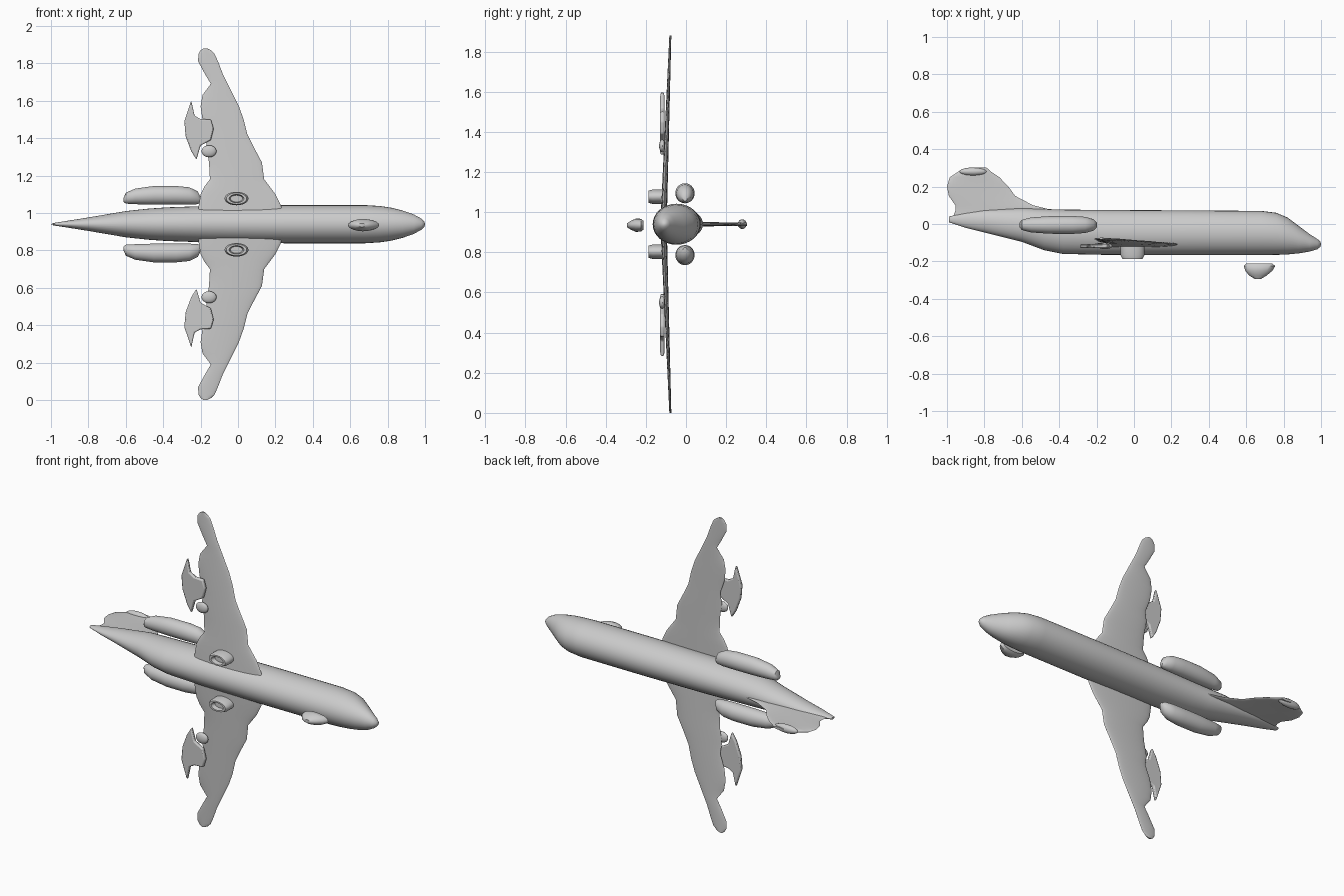
import bpy, bmesh, math
from mathutils import Vector

cube = bpy.data.objects.get("Cube")
if cube:
    bpy.data.objects.remove(cube)

MID = 0.94  # height of the symmetry plane; the aircraft lies on its side
grey = bpy.data.materials.new("light grey")
grey.use_nodes = True
grey.diffuse_color = (0.6, 0.6, 0.6, 1)
grey.node_tree.nodes["Principled BSDF"].inputs["Base Color"].default_value = (0.6, 0.6, 0.6, 1)


def finish(name, bm, angle=40):
    bmesh.ops.recalc_face_normals(bm, faces=bm.faces)
    mesh = bpy.data.meshes.new(name)
    bm.to_mesh(mesh)
    bm.free()
    mesh.materials.append(grey)
    obj = bpy.data.objects.new(name, mesh)
    bpy.context.collection.objects.link(obj)
    bpy.ops.object.select_all(action='DESELECT')
    obj.select_set(True)
    bpy.context.view_layer.objects.active = obj
    bpy.ops.object.shade_smooth_by_angle(angle=math.radians(angle))
    return obj


def loft(name, sections, axis, sides=32):
    """Skin elliptical rings: (position, min a, max a, min b, max b)."""
    place = {'x': lambda p, a, b: (p, a, b),
             'y': lambda p, a, b: (a, p, b),
             'z': lambda p, a, b: (a, b, p)}[axis]
    bm = bmesh.new()
    rings = []
    for p, a0, a1, b0, b1 in sections:
        ring = []
        for i in range(sides):
            t = math.tau * i / sides
            a = (a0 + a1) / 2 + (a1 - a0) / 2 * math.cos(t)
            b = (b0 + b1) / 2 + (b1 - b0) / 2 * math.sin(t)
            ring.append(bm.verts.new(place(p, a, b)))
        rings.append(ring)
    for r, s in zip(rings, rings[1:]):
        for i in range(sides):
            j = (i + 1) % sides
            bm.faces.new((r[i], r[j], s[j], s[i]))
    bm.faces.new(rings[0])
    bm.faces.new(rings[-1])
    return finish(name, bm)


def plate(name, outline, y, thick):
    """Extrude an x-z outline through y."""
    bm = bmesh.new()
    face = bm.faces.new([bm.verts.new((x, y - thick / 2, z)) for x, z in outline])
    ext = bmesh.ops.extrude_face_region(bm, geom=[face])
    verts = [v for v in ext["geom"] if isinstance(v, bmesh.types.BMVert)]
    bmesh.ops.translate(bm, verts=verts, vec=(0, thick, 0))
    obj = finish(name, bm)
    bevel = obj.modifiers.new("Soft edge", 'BEVEL')
    bevel.width = thick * 0.3
    bevel.segments = 2
    return obj


def blob(name, centre, radii):
    bm = bmesh.new()
    bmesh.ops.create_uvsphere(bm, u_segments=20, v_segments=12, radius=1)
    for v in bm.verts:
        v.co = Vector(c + r * k for c, r, k in zip(centre, radii, v.co))
    return finish(name, bm)


# Fuselage: x, belly, back, half width
body = [(-0.99, 0.01, 0.04, 0.006), (-0.9, -0.02, 0.06, 0.02),
        (-0.8, -0.045, 0.075, 0.036), (-0.6, -0.095, 0.085, 0.07),
        (-0.48, -0.14, 0.08, 0.083), (-0.38, -0.16, 0.077, 0.09),
        (-0.15, -0.165, 0.075, 0.098), (0.25, -0.166, 0.073, 0.102),
        (0.68, -0.166, 0.07, 0.102), (0.76, -0.165, 0.06, 0.097),
        (0.82, -0.163, 0.035, 0.088), (0.88, -0.157, -0.01, 0.073),
        (0.94, -0.147, -0.055, 0.052), (0.98, -0.135, -0.08, 0.03),
        (0.996, -0.122, -0.093, 0.014), (1.0, -0.11, -0.105, 0.003)]
loft("fuselage", [(x, lo, hi, MID - w, MID + w) for x, lo, hi, w in body], 'x')

# Tail fin: y, trailing edge, leading edge, half thickness
fin = [(0.02, -0.975, -0.5, 0.012), (0.07, -0.955, -0.42, 0.012),
       (0.1, -0.955, -0.54, 0.011), (0.15, -0.99, -0.635, 0.01),
       (0.2, -1.0, -0.672, 0.009), (0.25, -0.985, -0.72, 0.009),
       (0.28, -0.94, -0.765, 0.01), (0.303, -0.86, -0.79, 0.008)]
loft("tail_fin", [(y, a, b, MID - t, MID + t) for y, a, b, t in fin], 'y')
blob("fin_tip_fairing", (-0.86, 0.28, MID), (0.075, 0.022, 0.024))

# Wing: distance from the middle, trailing edge, leading edge
wing = [(0.0, -0.21, 0.25), (0.1, -0.21, 0.23), (0.16, -0.2, 0.2), (0.2, -0.18, 0.17),
        (0.24, -0.15, 0.14), (0.33, -0.155, 0.128), (0.42, -0.17, 0.08),
        (0.48, -0.16, 0.05), (0.56, -0.19, 0.03), (0.63, -0.2, 0.005),
        (0.69, -0.19, -0.025), (0.75, -0.145, -0.055), (0.8, -0.175, -0.08),
        (0.87, -0.213, -0.107), (0.91, -0.212, -0.125), (0.93, -0.2, -0.145),
        (0.94, -0.185, -0.165)]
pod = [(-0.25, 0.66), (-0.232, 0.58), (-0.2, 0.562), (-0.145, 0.56), (-0.13, 0.51),
       (-0.145, 0.45), (-0.2, 0.42), (-0.222, 0.345), (-0.25, 0.39), (-0.28, 0.47),
       (-0.287, 0.55), (-0.27, 0.6)]
# Engine nacelle: x, half height, inner and outer distance from the middle
nacelle = [(-0.612, 0.012, 0.12, 0.14), (-0.6, 0.027, 0.11, 0.168),
           (-0.55, 0.04, 0.107, 0.19), (-0.45, 0.047, 0.104, 0.204),
           (-0.33, 0.048, 0.104, 0.204), (-0.26, 0.043, 0.104, 0.197),
           (-0.215, 0.03, 0.107, 0.175), (-0.197, 0.01, 0.115, 0.14)]

for side, s in (("left", 1), ("right", -1)):
    sections = []
    for d, a, b in wing:
        y = -0.112 + 0.034 * d / 0.94
        t = 0.016 - 0.011 * d / 0.94
        sections.append((MID + s * d, a, b, y - t, y + t))
    loft(side + "_wing", sections, 'z')
    plate(side + "_flap_fairing", [(x, MID + s * d) for x, d in pod], -0.118, 0.022)
    blob(side + "_flap_hinge", (-0.155, -0.118, MID + s * 0.39), (0.04, 0.016, 0.032))
    loft(side + "_engine", [(x, -0.005 - h, -0.005 + h, MID + s * a, MID + s * b)
                            for x, h, a, b in nacelle], 'x')
    # Main gear: open oval well with a flat rim below the wing
    gear = [(-0.12, 1), (-0.165, 1), (-0.186, 0.85), (-0.186, 0.62), (-0.16, 0.5)]
    cz = MID + s * 0.137
    loft(side + "_main_gear", [(y, -0.008 - 0.064 * k, -0.008 + 0.064 * k,
                                cz - 0.036 * k, cz + 0.036 * k) for y, k in gear], 'y', 24)

# Nose gear, hanging clear of the belly
nose = [(-0.212, 0.6, 0.74, 0.022), (-0.225, 0.587, 0.755, 0.032),
        (-0.25, 0.595, 0.74, 0.033), (-0.275, 0.615, 0.71, 0.022), (-0.293, 0.645, 0.68, 0.01)]
loft("nose_gear", [(y, a, b, MID - 0.005 - w, MID - 0.005 + w) for y, a, b, w in nose], 'y', 20)
